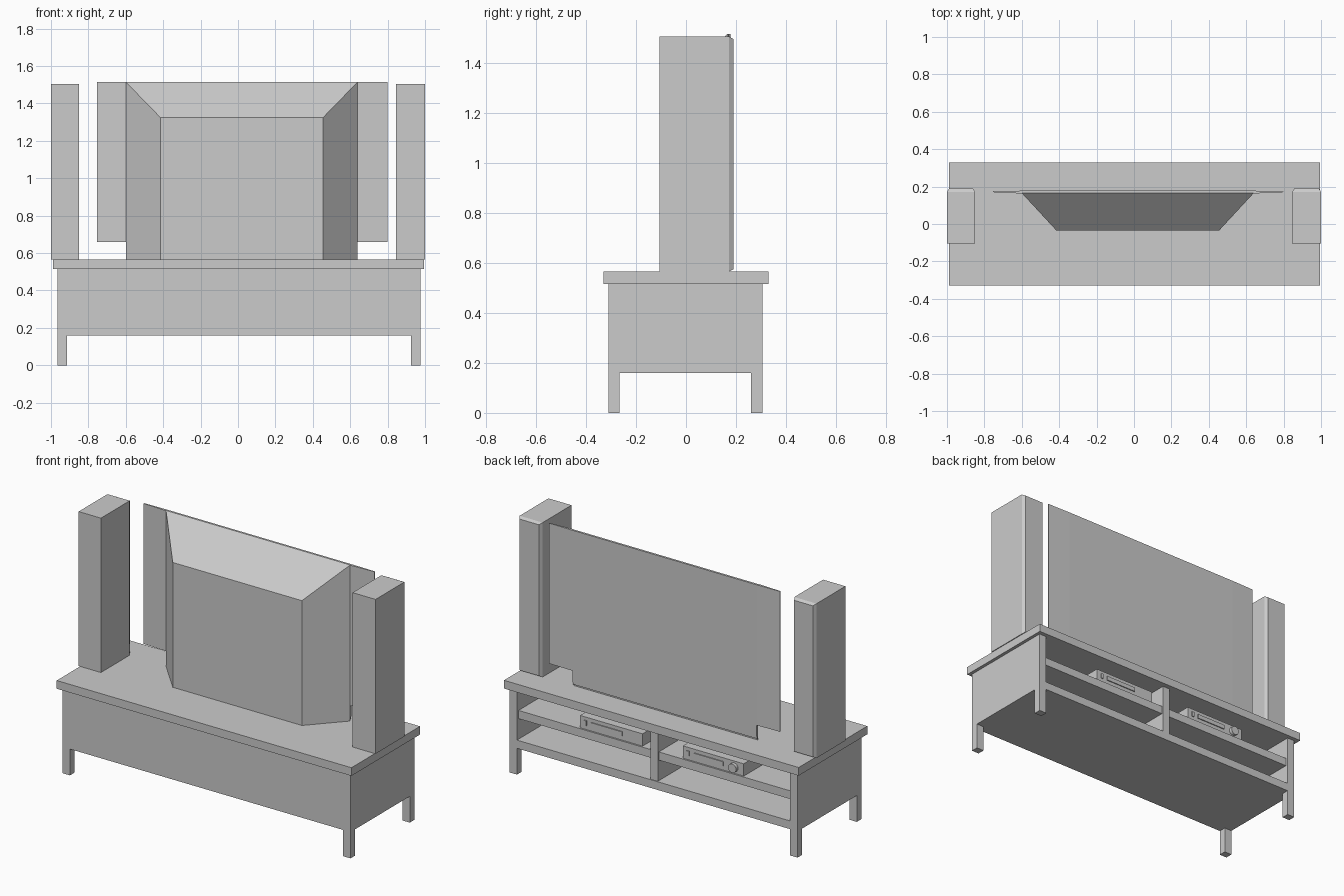
import bpy
import bmesh
from math import pi

cube = bpy.data.objects.get("Cube")
if cube:
    bpy.data.objects.remove(cube, do_unlink=True)

# Single flat grey for everything
GREY = (0.6, 0.6, 0.6, 1)
grey = bpy.data.materials.new("plain grey")
grey.use_nodes = True
grey.diffuse_color = GREY
grey.node_tree.nodes["Principled BSDF"].inputs["Base Color"].default_value = GREY


def finish(name, bm):
    bmesh.ops.recalc_face_normals(bm, faces=bm.faces)
    mesh = bpy.data.meshes.new(name)
    bm.to_mesh(mesh)
    bm.free()
    mesh.materials.append(grey)
    ob = bpy.data.objects.new(name, mesh)
    bpy.context.collection.objects.link(ob)
    return ob


def taper(name, y0, rect0, y1, rect1):
    """Block joining two rectangles (x0, x1, z0, z1) at depths y0 and y1."""
    bm = bmesh.new()
    rings = []
    for y, (xa, xb, za, zb) in ((y0, rect0), (y1, rect1)):
        corners = ((xa, za), (xb, za), (xb, zb), (xa, zb))
        rings.append([bm.verts.new((x, y, z)) for x, z in corners])
    near, far = rings
    bm.faces.new(near)
    bm.faces.new(far[::-1])
    for i in range(4):
        j = (i + 1) % 4
        bm.faces.new((near[i], near[j], far[j], far[i]))
    return finish(name, bm)


def box(name, x, y, z):
    rect = (*x, *z)
    return taper(name, y[0], rect, y[1], rect)


# Cabinet carcass, open towards +y
LEFT, RIGHT, FRONT, BACK = 0.975, -0.965, -0.31, 0.305
BASE, UNDER, TOP = 0.16, 0.515, 0.565
T = 0.05
box("cabinet_top", (-0.99, 0.995), (-0.33, 0.33), (UNDER, TOP))
box("front_panel", (RIGHT + T, LEFT - T), (FRONT, FRONT + 0.02), (BASE, UNDER))
box("bottom_shelf", (RIGHT + T, LEFT - T), (FRONT + 0.02, BACK), (BASE, BASE + T))
box("middle_shelf", (RIGHT + T, LEFT - T), (FRONT + 0.02, 0.29), (0.335, 0.385))
box("divider", (-0.02, 0.03), (FRONT + 0.02, BACK - 0.005), (BASE + T, UNDER))
for side, x in (("right", (RIGHT, RIGHT + T)), ("left", (LEFT - T, LEFT))):
    box(side + "_side_panel", x, (FRONT, BACK), (BASE, UNDER))
    box(side + "_front_leg", x, (FRONT, FRONT + 0.045), (0, BASE))
    box(side + "_back_leg", x, (BACK - 0.045, BACK), (0, BASE))

# Speakers with chamfered grilles
for side, xa, xb in (("right", -1.0, -0.85), ("left", 0.845, 1.0)):
    box(side + "_speaker", (xa, xb), (-0.105, 0.172), (TOP, 1.505))
    taper(side + "_speaker_grille", 0.172, (xa, xb, TOP, 1.505),
          0.19, (xa + 0.012, xb - 0.012, TOP + 0.01, 1.495))

# Television: tapered housing, screen and thin side wings
TV_R, TV_L, TV_TOP = -0.6, 0.64, 1.515
taper("television_housing", -0.035, (-0.415, 0.455, TOP, 1.325),
      0.165, (TV_R, TV_L, TOP, TV_TOP))
box("television_frame", (TV_R, TV_L), (0.165, 0.172), (TOP + 0.01, TV_TOP))
box("television_screen", (TV_R, TV_L), (0.172, 0.178), (TOP + 0.025, TV_TOP))
for side, inner, outer in (("right", TV_R, -0.755), ("left", TV_L, 0.8)):
    bm = bmesh.new()
    outline = ((inner, 0.163), (outer, 0.17), (outer, 0.175), (inner, 0.178))
    face = bm.faces.new([bm.verts.new((x, y, 0.66)) for x, y in outline])
    lid = bmesh.ops.extrude_face_region(bm, geom=[face])["geom"]
    bmesh.ops.translate(bm, vec=(0, 0, TV_TOP - 0.66),
                        verts=[v for v in lid if isinstance(v, bmesh.types.BMVert)])
    finish(side + "_television_wing", bm)

# Two devices on the middle shelf, each with a button and a slot plate
for name, xa, xb in (("disc_player", 0.097, 0.517), ("receiver", -0.585, -0.175)):
    box(name, (xa, xb), (0.0, 0.28), (0.385, 0.46))
    box(name + "_button", (xb - 0.045, xb - 0.03), (0.28, 0.286), (0.41, 0.44))
    box(name + "_slot", (xa + 0.135, xb - 0.075), (0.28, 0.286), (0.412, 0.438))

# Receiver volume knob
bpy.ops.mesh.primitive_cylinder_add(vertices=16, radius=0.027, depth=0.02,
                                    location=(-0.52, 0.29, 0.422), rotation=(pi / 2, 0, 0))
knob = bpy.context.object
knob.name = "receiver_knob"
knob.data.materials.append(grey)
